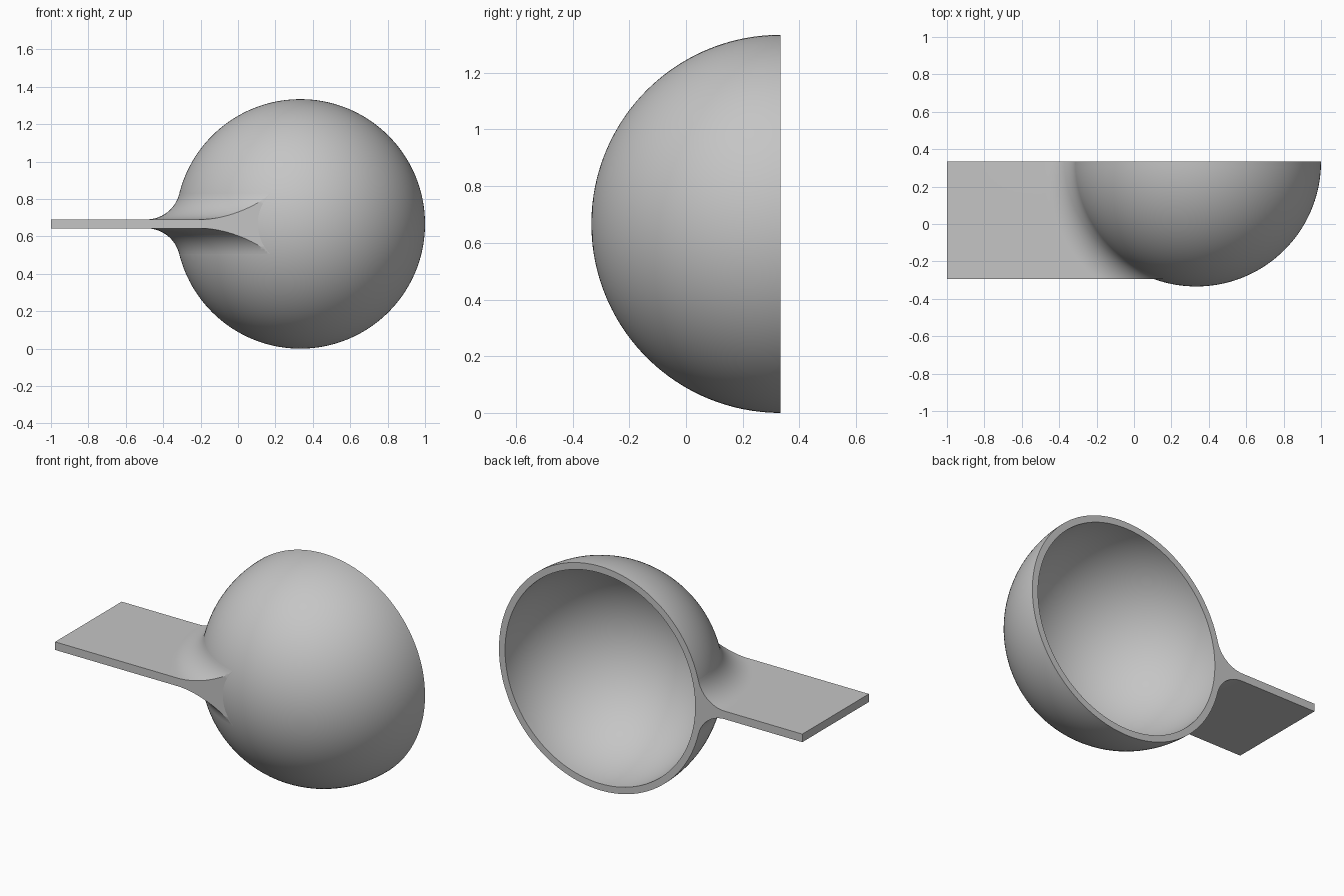
import bpy
import bmesh
from math import sin, cos, pi, sqrt, atan2, radians
from mathutils import Vector

if "Cube" in bpy.data.objects:
    bpy.data.objects.remove(bpy.data.objects["Cube"])

CENTRE = Vector((0.333, 0.333, 0.667))
R_OUT, R_IN = 0.667, 0.627      # bowl radii
HALF_T = 0.024                  # half thickness of the handle plate
FILLET = 0.18                   # blend radius between plate and bowl
PLATE_END, PLATE_FRONT = -1.333, -0.627   # relative to the bowl centre

grey = bpy.data.materials.new("plain grey")
grey.use_nodes = True
grey.diffuse_color = (0.56, 0.56, 0.56, 1)
grey.node_tree.nodes["Principled BSDF"].inputs["Base Color"].default_value = grey.diffuse_color


def arc(cx, cy, r, a0, a1, n):
    angles = [a0 + (a1 - a0) * i / n for i in range(n + 1)]
    return [(cx + r * cos(a), cy + r * sin(a)) for a in angles]


def revolve(points, axis, angle, steps, closed):
    """Spin a chain of 3D points about an axis through the origin."""
    bm = bmesh.new()
    verts = [bm.verts.new(p) for p in points]
    edges = [bm.edges.new(pair) for pair in zip(verts, verts[1:])]
    if closed:
        edges.append(bm.edges.new((verts[-1], verts[0])))
    bmesh.ops.spin(bm, geom=verts + edges, cent=(0, 0, 0), axis=axis,
                   angle=angle, steps=steps)
    bmesh.ops.remove_doubles(bm, verts=bm.verts, dist=1e-5)
    return bm


def finish(bm, name):
    bmesh.ops.recalc_face_normals(bm, faces=bm.faces)
    mesh = bpy.data.meshes.new(name)
    bm.to_mesh(mesh)
    bm.free()
    mesh.materials.append(grey)
    obj = bpy.data.objects.new(name, mesh)
    obj.location = CENTRE
    bpy.context.collection.objects.link(obj)
    bpy.ops.object.select_all(action="DESELECT")
    obj.select_set(True)
    bpy.context.view_layer.objects.active = obj
    bpy.ops.object.shade_smooth_by_angle(angle=radians(30))


# Hollow half-sphere bowl, open at the back
profile = arc(0, 0, R_OUT, -pi / 2, 0, 40) + arc(0, 0, R_IN, 0, -pi / 2, 40)
bowl = revolve([(x, y, 0) for x, y in profile], (0, 1, 0), 2 * pi, 144, False)
finish(bowl, "bowl")

# Handle plate with a rounded blend into the bowl, spun about the vertical axis
rise = HALF_T + FILLET
reach = sqrt((R_OUT + FILLET) ** 2 - rise ** 2)
tilt = atan2(rise, reach)
upper = arc(reach, rise, FILLET, tilt - pi, -pi / 2, 20) + [(1.6, HALF_T)]
lower = [(x, -z) for x, z in reversed(upper)]
seat = arc(0, 0, R_OUT - 0.004, -tilt, tilt, 12)[1:-1]
points = [(-x, 0, z) for x, z in upper + lower + seat]
handle = revolve(points, (0, 0, 1), pi / 2, 90, True)

# Close the back face, then trim the outer end and the front side
back = [e for e in handle.edges if e.is_boundary and all(abs(v.co.y) < 1e-5 for v in e.verts)]
bmesh.ops.edgeloop_fill(handle, edges=back)
for spot, direction in (((PLATE_END, 0, 0), (-1, 0, 0)), ((0, PLATE_FRONT, 0), (0, -1, 0))):
    cut = bmesh.ops.bisect_plane(handle, geom=handle.verts[:] + handle.edges[:] + handle.faces[:],
                                 plane_co=spot, plane_no=direction, clear_outer=True)
    rim = [g for g in cut["geom_cut"] if isinstance(g, bmesh.types.BMEdge) and g.is_boundary]
    bmesh.ops.edgeloop_fill(handle, edges=rim)
finish(handle, "handle")
